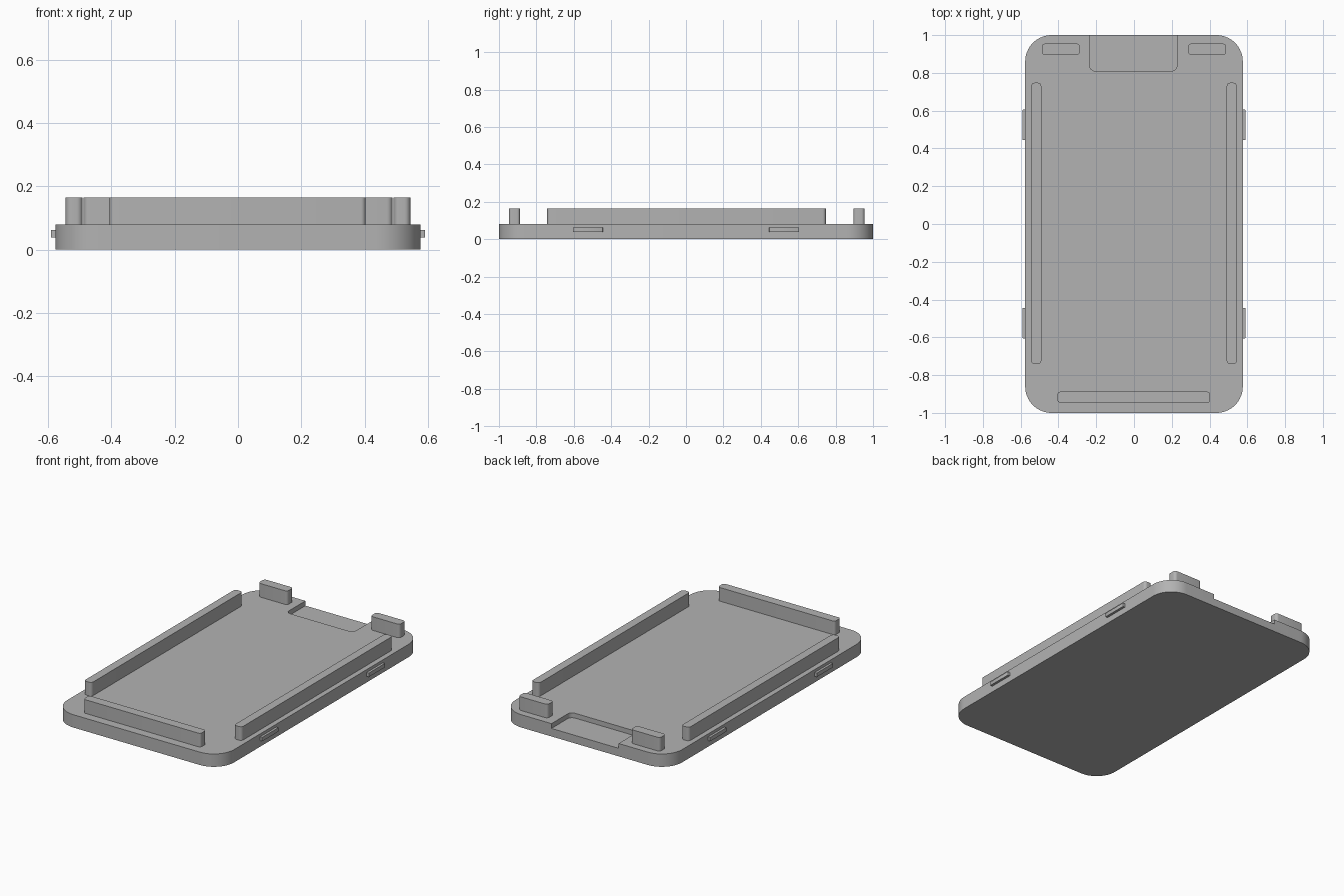
import bpy, bmesh, math

if "Cube" in bpy.data.objects:
    bpy.data.objects.remove(bpy.data.objects["Cube"])

GREY = (0.45, 0.45, 0.45, 1)
grey = bpy.data.materials.new("plain grey")
grey.use_nodes = True
grey.diffuse_color = GREY
grey.node_tree.nodes["Principled BSDF"].inputs["Base Color"].default_value = GREY


def rounded_block(name, x, y, z, radius, steps=6):
    """Upright block with rounded vertical corners, from (min, max) ranges."""
    bm = bmesh.new()
    corners = [(x[1], y[1], -1, -1), (x[0], y[1], 1, -1),
               (x[0], y[0], 1, 1), (x[1], y[0], -1, 1)]
    ring = []
    for i, (cx, cy, sx, sy) in enumerate(corners):
        for k in range(steps + 1):
            a = (i + k / steps) * math.pi / 2
            ring.append(bm.verts.new((cx + sx * radius + radius * math.cos(a),
                                      cy + sy * radius + radius * math.sin(a), z[0])))
    base = bm.faces.new(ring)
    top = bmesh.ops.extrude_face_region(bm, geom=[base])["geom"]
    bmesh.ops.translate(bm, vec=(0, 0, z[1] - z[0]),
                        verts=[v for v in top if isinstance(v, bmesh.types.BMVert)])
    bmesh.ops.recalc_face_normals(bm, faces=bm.faces)
    mesh = bpy.data.meshes.new(name)
    bm.to_mesh(mesh)
    bm.free()
    mesh.materials.append(grey)
    obj = bpy.data.objects.new(name, mesh)
    bpy.context.collection.objects.link(obj)
    return obj


def smooth(obj):
    bpy.ops.object.select_all(action="DESELECT")
    obj.select_set(True)
    bpy.context.view_layer.objects.active = obj
    bpy.ops.object.shade_smooth_by_angle(angle=math.radians(35))


TOP, RIM = 0.08, 0.165

# Base plate with a shallow recess open to the back edge
plate = rounded_block("base_plate", (-0.576, 0.576), (-1, 1), (0, TOP), 0.14, 16)
cutter = rounded_block("recess_cutter", (-0.235, 0.228), (0.81, 1.2), (0.05, 0.2), 0.03)
cutter.hide_render = True
cut = plate.modifiers.new("recess", "BOOLEAN")
cut.object = cutter
cut.operation = "DIFFERENCE"
cut.solver = "EXACT"
bpy.context.view_layer.objects.active = plate
bpy.ops.object.modifier_apply(modifier=cut.name)
bpy.data.objects.remove(cutter)
parts = [plate]

# Low wall along the front edge
parts.append(rounded_block("front_wall", (-0.405, 0.403), (-0.946, -0.888), (TOP, RIM), 0.015))

# Mirrored side walls, back pegs and side clips
for side, s in (("left", 1), ("right", -1)):
    def span(a, b):
        return tuple(sorted((s * a, s * b)))
    parts.append(rounded_block(side + "_wall", span(0.491, 0.544), (-0.742, 0.748),
                               (TOP, RIM), 0.018))
    parts.append(rounded_block(side + "_back_peg", span(0.287, 0.488), (0.895, 0.955),
                               (TOP, RIM), 0.018))
    for end, y in (("front", -0.525), ("back", 0.525)):
        parts.append(rounded_block(f"{side}_{end}_clip", span(0.565, 0.591),
                                   (y - 0.08, y + 0.08), (0.038, 0.062), 0.003, 2))

for part in parts:
    smooth(part)
